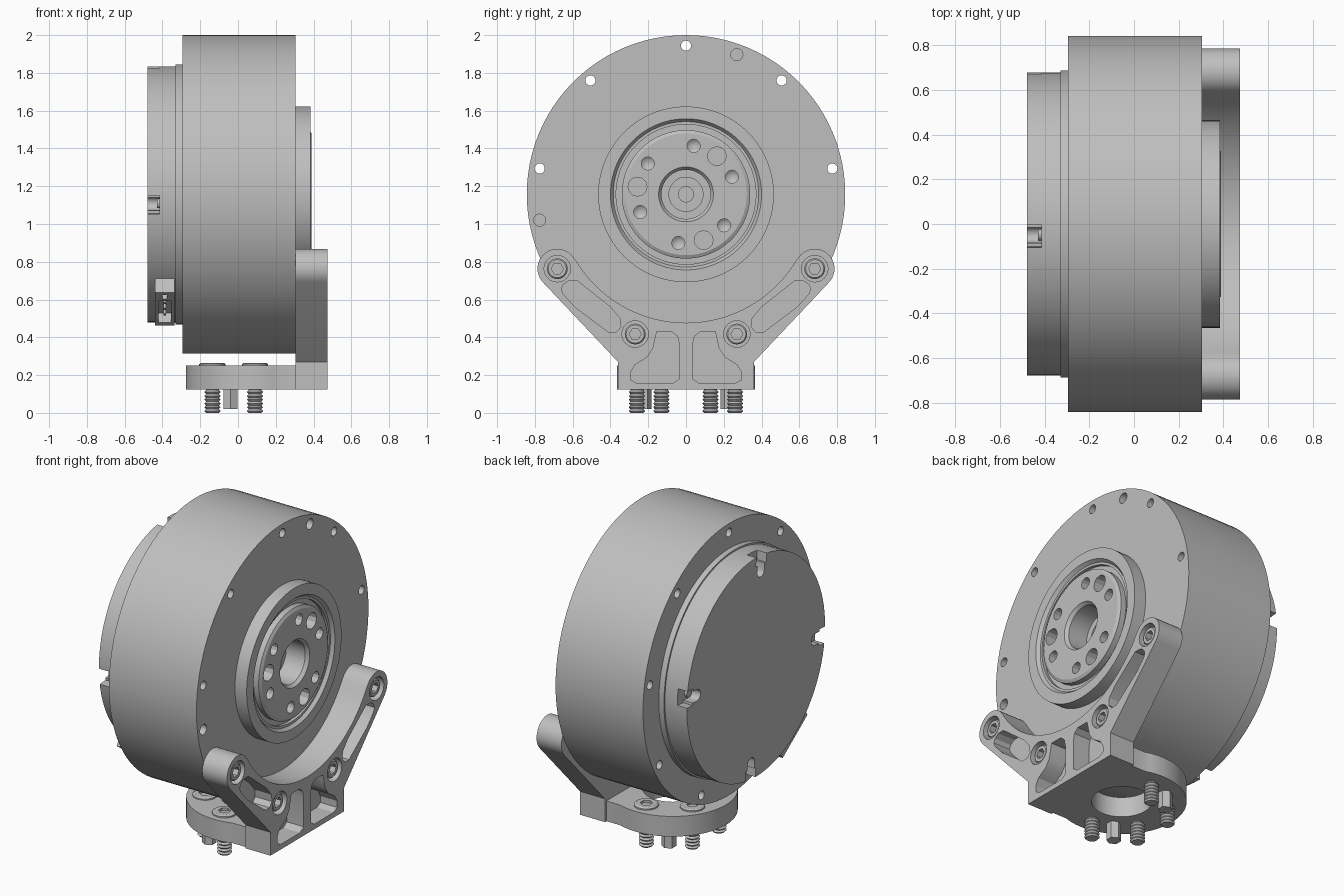
import bpy, bmesh, math
from mathutils import Matrix, Vector

if "Cube" in bpy.data.objects:
    bpy.data.objects.remove(bpy.data.objects["Cube"])

grey = bpy.data.materials.new("plain grey")
grey.use_nodes = True
COLOUR = (0.52, 0.52, 0.52, 1)
grey.diffuse_color = COLOUR
grey.node_tree.nodes["Principled BSDF"].inputs["Base Color"].default_value = COLOUR

AXLE = 1.157      # height of the drive axis
BOLT_R = 0.787    # bolt circle of the housing
TO_Z = Matrix.Rotation(-math.pi / 2, 4, 'Y')   # turns the x axis up to z


def finish(bm, name):
    bmesh.ops.recalc_face_normals(bm, faces=bm.faces)
    mesh = bpy.data.meshes.new(name)
    bm.to_mesh(mesh)
    bm.free()
    mesh.materials.append(grey)
    obj = bpy.data.objects.new(name, mesh)
    bpy.context.collection.objects.link(obj)
    return obj


def activate(obj):
    bpy.ops.object.select_all(action='DESELECT')
    obj.select_set(True)
    bpy.context.view_layer.objects.active = obj


def smooth(obj):
    activate(obj)
    bpy.ops.object.shade_smooth_by_angle(angle=math.radians(28))


def lathe(name, profile, centre, segments=24, up=False):
    """Closed solid turned about x (or z), profile is (along, radius)."""
    bm = bmesh.new()
    rings = []
    for along, r in profile:
        if r == 0:
            rings.append([bm.verts.new((along, 0, 0))] * segments)
        else:
            rings.append([bm.verts.new((along, r * math.cos(math.tau * i / segments),
                                        r * math.sin(math.tau * i / segments)))
                          for i in range(segments)])
    for a, b in zip(rings, rings[1:]):
        for i in range(segments):
            j = (i + 1) % segments
            bm.faces.new(list(dict.fromkeys((a[i], a[j], b[j], b[i]))))
    bmesh.ops.transform(bm, matrix=Matrix.Translation(centre) @ (TO_Z if up else Matrix()),
                        verts=bm.verts)
    return finish(bm, name)


def rod(name, a, b, r, centre, segments=20, up=False, tip=0):
    return lathe(name, [(a - tip, 0), (a, r), (b, r), (b, 0)], centre, segments, up)


def prism(name, outline, d0, d1, up=False):
    """Outline in yz pushed along x, or in xy pushed along z."""
    bm = bmesh.new()
    place = (lambda p, d: (p[0], p[1], d)) if up else (lambda p, d: (d, p[0], p[1]))
    low = [bm.verts.new(place(p, d0)) for p in outline]
    high = [bm.verts.new(place(p, d1)) for p in outline]
    bm.faces.new(low)
    bm.faces.new(high)
    for i in range(len(low)):
        j = (i + 1) % len(low)
        bm.faces.new((low[i], low[j], high[j], high[i]))
    return finish(bm, name)


def cut(obj, cutters):
    activate(cutters[0])
    for c in cutters:
        c.hide_render = True
        c.select_set(True)
    if len(cutters) > 1:
        bpy.ops.object.join()
    tool = cutters[0]
    mod = obj.modifiers.new("cut", 'BOOLEAN')
    mod.operation = 'DIFFERENCE'
    mod.solver = 'EXACT'
    mod.object = tool
    activate(obj)
    bpy.ops.object.modifier_apply(modifier=mod.name)
    bpy.data.objects.remove(tool)


def arc(r, a, b, n, cy=0, cz=0):
    angles = [math.radians(a + (b - a) * i / n) for i in range(n + 1)]
    return [(cy + r * math.cos(t), cz + r * math.sin(t)) for t in angles]


def polar(r, deg, x=0):
    t = math.radians(deg)
    return Vector((x, r * math.cos(t), AXLE + r * math.sin(t)))


def turned(outline, deg):
    """Outline in (radial, tangential) turned to an angle on the drive axis."""
    c, s = math.cos(math.radians(deg)), math.sin(math.radians(deg))
    return [(r * c - t * s, AXLE + r * s + t * c) for r, t in outline]


def mirrored(points):
    return [(-a, b) for a, b in reversed(points)]


# Housing with rear cap, output ring, groove and stepped bore
housing = lathe("motor_housing", [
    (-.48, 0), (-.48, .678), (-.33, .678), (-.33, .688), (-.295, .688), (-.295, .843),
    (.305, .843), (.305, .465), (.385, .465), (.385, .4), (.365, .385), (.365, .37),
    (.345, .37), (.345, .34), (.38, .34), (.39, .322), (.39, .145), (.37, .13), (.24, .13),
    (.24, .09), (.19, .09), (.19, .04), (.12, .04), (.12, 0)], (0, 0, AXLE), 96)

tools = [rod("bolt_hole", -.5, .5, .027, polar(BOLT_R, 10 + 40 * i)) for i in range(9)]
tools += [rod("dowel_hole", .22, .5, .032, polar(BOLT_R, a)) for a in (70, 190)]
for a in (51, 171, 291):
    tools.append(rod("large_hub_hole", .27, .5, .05, polar(.26, a), 12))
    tools += [rod("small_hub_hole", .28, .5, .035, polar(.26, a + d), 12, tip=.03)
              for d in (-30, 30)]
notch = arc(.035, 90, 270, 8, .58, 0) + [(.62, -.035), (.62, -.05), (.75, -.05),
                                         (.75, .05), (.62, .05), (.62, .035)]
NOTCHES = [4.7 + 90 * i for i in range(4)]
tools += [prism("cap_notch", turned(notch, a), -.55, -.415) for a in NOTCHES]
cut(housing, tools)
smooth(housing)

for i, a in enumerate(NOTCHES):
    smooth(rod(f"cap_screw_{i + 1}", -.43, -.4, .025, polar(.585, a), 12))

# Cable connector on the rim of the rear cap
CONNECTOR = 234


def block(name, r0, r1, t0, t1, x0, x1):
    return prism(name, turned([(r0, t0), (r1, t0), (r1, t1), (r0, t1)], CONNECTOR), x0, x1)


socket = block("cable_connector", .63, .75, -.15, .15, -.44, -.335)
cut(socket, [block("socket_recess", .69, .8, -.07, .12, -.42, -.355),
             block("socket_slot", .72, .8, -.125, -.09, -.4, -.375)])
for i in range(3):
    t = -.03 + .05 * i
    block(f"connector_pin_{i + 1}", .68, .73, t, t + .015, -.395, -.38)

# Cradle bracket: two lobed arms following the housing
lobe = polar(BOLT_R, -30)
right = [(.36, .125), (.36, .27)] + arc(.105, -42, 148, 16, lobe.y, lobe.z)
outline = right + arc(.68, -31, -149, 40, 0, AXLE) + mirrored(right)
bracket = prism("cradle_bracket", outline, .305, .475)

web = [(.155, .43), (.075, .43), (.045, .405), (.035, .36), (.035, .18), (.07, .157),
       (.26, .157), (.293, .175), (.293, .215), (.27, .255), (.205, .295), (.175, .34)]
slot = [(.65, .68), (.62, .7), (.577, .7), (.52, .655), (.4, .56), (.35, .5), (.345, .455),
        (.37, .427), (.41, .427), (.587, .56), (.65, .63), (.66, .655)]
ARM_BOLTS = (210, 250, 290, 330)
tools = [prism("pocket", p, .36, .6) for s in (web, slot) for p in (s, mirrored(s))]
tools += [rod("counterbore", .41, .6, .07, polar(BOLT_R, a), 24) for a in ARM_BOLTS]
cut(bracket, tools)
smooth(bracket)

for i, a in enumerate(ARM_BOLTS):
    bolt = lathe(f"arm_bolt_{i + 1}", [(.4, 0), (.4, .055), (.455, .055), (.462, .048), (.462, 0)],
                 polar(BOLT_R, a), 24)
    cut(bolt, [rod("hex_socket", .425, .6, .032, polar(BOLT_R, a), 6)])
    smooth(bolt)
    smooth(rod(f"arm_bolt_shank_{i + 1}", .1, .41, .026, polar(BOLT_R, a), 16))

# Round mounting foot
FOOT_X = .09
foot = prism("mounting_foot", [(.31, .345)] + arc(.365, 71, 289, 48, FOOT_X, 0) + [(.31, -.345)],
             .125, .25, up=True)
cut(foot, [rod("foot_opening", 0, .5, .17, (FOOT_X, 0, 0), 32, up=True)])
smooth(foot)


def foot_point(deg):
    t = math.radians(deg)
    return Vector((FOOT_X + .26 * math.cos(t), .26 * math.sin(t), 0))


# Threaded foot screws with socket heads
thread = [(0, 0), (0, .034)]
for i in range(6):
    thread += [(.01 + .02 * i, .043), (.02 + .02 * i, .034)]
thread += [(.14, .034), (.14, 0)]
for i, a in enumerate((90, 150, 210, 270)):
    p = foot_point(a)
    smooth(lathe(f"foot_screw_{i + 1}", thread, p, 16, up=True))
    head = lathe(f"foot_screw_head_{i + 1}",
                 [(.24, 0), (.24, .07), (.258, .07), (.265, .06), (.265, 0)], p, 24, up=True)
    cut(head, [rod("hex_socket", .25, .4, .035, p, 6, up=True)])
    smooth(head)

# Locating pins
for i, a in enumerate((120, 240)):
    rod(f"locating_pin_{i + 1}", .02, .14, .042, foot_point(a), 6, up=True)
